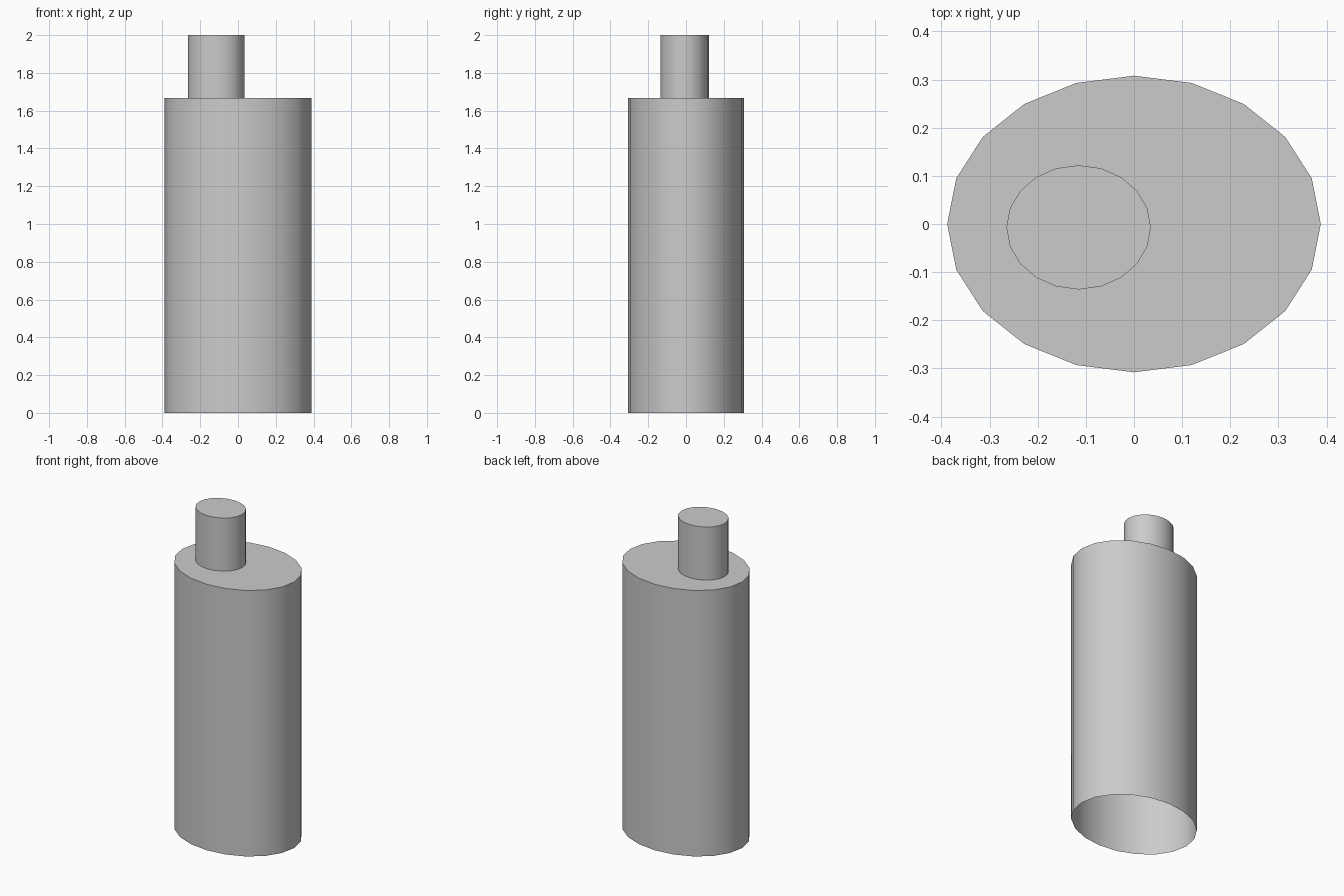
import bpy, bmesh, math

if "Cube" in bpy.data.objects:
    bpy.data.objects.remove(bpy.data.objects["Cube"])

SIDES = 20
BODY = (0, 0, 0.388, 0.308)              # centre x, y and radii x, y
NECK = (-0.115, -0.007, 0.15, 0.129)


def ring(bm, shape, z):
    cx, cy, rx, ry = shape
    return [bm.verts.new((cx + rx * math.cos(a), cy + ry * math.sin(a), z))
            for a in (2 * math.pi * i / SIDES for i in range(SIDES))]


# Hollow shell, open underneath: body wall, shoulder, off-centre neck
bm = bmesh.new()
rings = [ring(bm, BODY, 0), ring(bm, BODY, 1.667),
         ring(bm, NECK, 1.667), ring(bm, NECK, 2.0)]
for low, high in zip(rings, rings[1:]):
    for i in range(SIDES):
        j = (i + 1) % SIDES
        bm.faces.new((low[i], low[j], high[j], high[i]))

# Closed top of the neck
bm.faces.new(rings[-1])

mesh = bpy.data.meshes.new("bottle_shell")
bm.to_mesh(mesh)
bm.free()
bottle = bpy.data.objects.new("bottle_shell", mesh)
bpy.context.collection.objects.link(bottle)

# Smooth walls with crisp rims
bpy.context.view_layer.objects.active = bottle
bottle.select_set(True)
bpy.ops.object.shade_smooth_by_angle(angle=math.radians(40))
